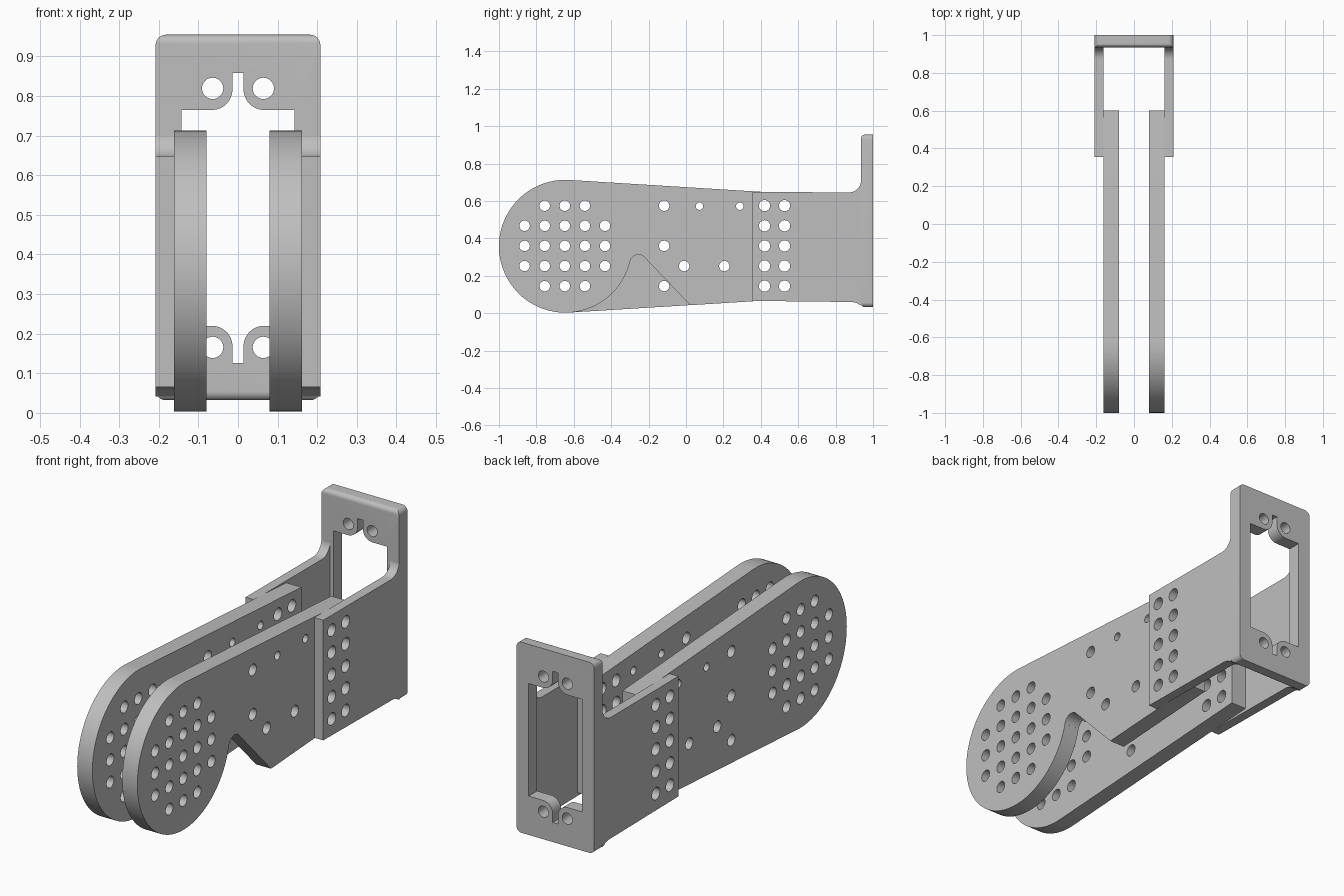
import bpy, bmesh
from math import sin, cos, radians
from mathutils import Matrix

cube = bpy.data.objects.get("Cube")
if cube:
    bpy.data.objects.remove(cube, do_unlink=True)

grey = bpy.data.materials.new("plain_grey")
grey.use_nodes = True
COLOUR = (0.52, 0.52, 0.52, 1)
grey.diffuse_color = COLOUR
grey.node_tree.nodes["Principled BSDF"].inputs["Base Color"].default_value = COLOUR

# Profile planes: side profiles are (y, z) extruded along x, front profiles are (x, z) along y
SIDE = Matrix(((0, 0, 1, 0), (1, 0, 0, 0), (0, 1, 0, 0), (0, 0, 0, 1)))
FRONT = Matrix.Rotation(radians(90), 4, 'X')


def arc(cx, cy, r, a0, a1, n=12):
    angles = [radians(a0 + (a1 - a0) * i / n) for i in range(n + 1)]
    return [(cx + r * cos(a), cy + r * sin(a)) for a in angles]


def circle(cx, cy, r, n=24):
    return arc(cx, cy, r, 0, 360, n)[:-1]


def prism(name, loops, plane, centre, depth):
    """Extrude an outline (first loop) with holes (other loops)."""
    curve = bpy.data.curves.new(name, 'CURVE')
    curve.dimensions = '2D'
    curve.fill_mode = 'BOTH'
    curve.extrude = depth / 2
    for loop in loops:
        spline = curve.splines.new('POLY')
        spline.points.add(len(loop) - 1)
        for point, (u, v) in zip(spline.points, loop):
            point.co = (u, v, 0, 1)
        spline.use_cyclic_u = True
    temp = bpy.data.objects.new(name + "_profile", curve)
    bpy.context.collection.objects.link(temp)
    bpy.context.view_layer.update()
    deps = bpy.context.evaluated_depsgraph_get()
    mesh = bpy.data.meshes.new_from_object(temp.evaluated_get(deps))
    bpy.data.objects.remove(temp, do_unlink=True)
    bm = bmesh.new()
    bm.from_mesh(mesh)
    bmesh.ops.remove_doubles(bm, verts=bm.verts, dist=0.0001)
    bmesh.ops.transform(bm, matrix=Matrix.Translation(centre) @ plane, verts=bm.verts)
    bmesh.ops.recalc_face_normals(bm, faces=bm.faces)
    bm.to_mesh(mesh)
    bm.free()
    mesh.materials.clear()
    mesh.materials.append(grey)
    obj = bpy.data.objects.new(name, mesh)
    bpy.context.collection.objects.link(obj)
    return obj


def smooth(obj):
    bpy.ops.object.select_all(action='DESELECT')
    obj.select_set(True)
    bpy.context.view_layer.objects.active = obj
    bpy.ops.object.shade_smooth_by_angle(angle=radians(30))


# Hole layout on a regular pitch
MID, PITCH = 0.36, 0.1075
grid = [(-0.648 + i * PITCH, MID + j * PITCH)
        for i in range(-2, 3) for j in range(-2, 3) if abs(i) + abs(j) < 4]
arm_holes = [circle(y, z, 0.028) for y, z in grid]
arm_holes += [circle(y, z, 0.028) for y, z in ((-0.117, 0.575), (-0.117, MID),
                                               (-0.01, 0.252), (0.205, 0.252))]
arm_holes += [circle(y, 0.572, 0.02) for y in (0.072, 0.287)]
joint_holes = [circle(y, MID + j * PITCH, 0.03)
               for y in (0.42, 0.527) for j in range(-2, 3)]

# Arm plates: round front end, straight taper to the back, left one notched below
HUB = (-0.645, 0.358, 0.355)
taper = [(0.6, 0.079), (0.6, 0.637)]
notch = arc(-0.255, 0.268, 0.045, 167, 45, 10) + [(0.023, 0.043)]
right_outline = arc(*HUB, 86.5, 273.5, 64) + taper
left_outline = arc(*HUB, 86.5, 347, 88) + notch + taper
low_hole = circle(-0.117, 0.145, 0.028)
smooth(prism("right_arm_plate", [right_outline, low_hole] + arm_holes + joint_holes,
             SIDE, (-0.1205, 0, 0), 0.081))
smooth(prism("left_arm_plate", [left_outline] + arm_holes + joint_holes,
             SIDE, (0.1205, 0, 0), 0.081))

# Bracket side walls with fillets running into the end panel
wall = [(0.355, 0.066), (0.89, 0.06), (0.91, 0.056), (0.925, 0.047), (0.937, 0.042)]
wall += arc(0.872, 0.71, 0.064, 0, -90, 12) + [(0.355, 0.648)]
for side, x in (("right", -0.1845), ("left", 0.1845)):
    smooth(prism(side + "_bracket_wall", [wall] + joint_holes, SIDE, (x, 0, 0), 0.047))

# End panel: rounded plate with slotted opening and four screw holes
W, BOTTOM, TOP, R = 0.208, 0.032, 0.955, 0.026
outline = (arc(W - R, TOP - R, R, 90, 0, 8) + arc(W - R, BOTTOM + R, R, 0, -90, 8)
           + arc(R - W, BOTTOM + R, R, -90, -180, 8) + arc(R - W, TOP - R, R, 180, 90, 8))
CENTRE = 0.4925
quarter = [(0.143, 0.2725)] + arc(0.066, 0.3245, 0.052, 270, 180, 12) + [(0.014, 0.366)]
upper = quarter + [(-x, z) for x, z in reversed(quarter)]
opening = [(x, CENTRE + z) for x, z in upper]
opening += [(x, CENTRE - z) for x, z in reversed(upper)]
screws = [circle(sx * 0.064, CENTRE + sz * 0.327, 0.027) for sx in (-1, 1) for sz in (-1, 1)]
panel = prism("end_panel", [outline, opening] + screws, FRONT, (0, 0.97, 0), 0.2)

# Helper that trims the panel to thickness and rounds its front top and bottom edges
FACE, ROUND = 0.935, 0.022
trim_profile = ([(1, BOTTOM - 0.0005), (1, TOP + 0.0005)]
                + arc(FACE + ROUND, TOP - ROUND, ROUND, 90, 180, 8)
                + arc(FACE + ROUND, BOTTOM + ROUND, ROUND, 180, 270, 8))
trim = prism("panel_trim_helper", [trim_profile], SIDE, (0, 0, 0), 0.6)
trim.hide_render = True
boolean = panel.modifiers.new("trim", 'BOOLEAN')
boolean.operation = 'INTERSECT'
boolean.solver = 'EXACT'
boolean.object = trim
bpy.context.view_layer.objects.active = panel
bpy.ops.object.modifier_apply(modifier="trim")
bpy.data.objects.remove(trim, do_unlink=True)
smooth(panel)
